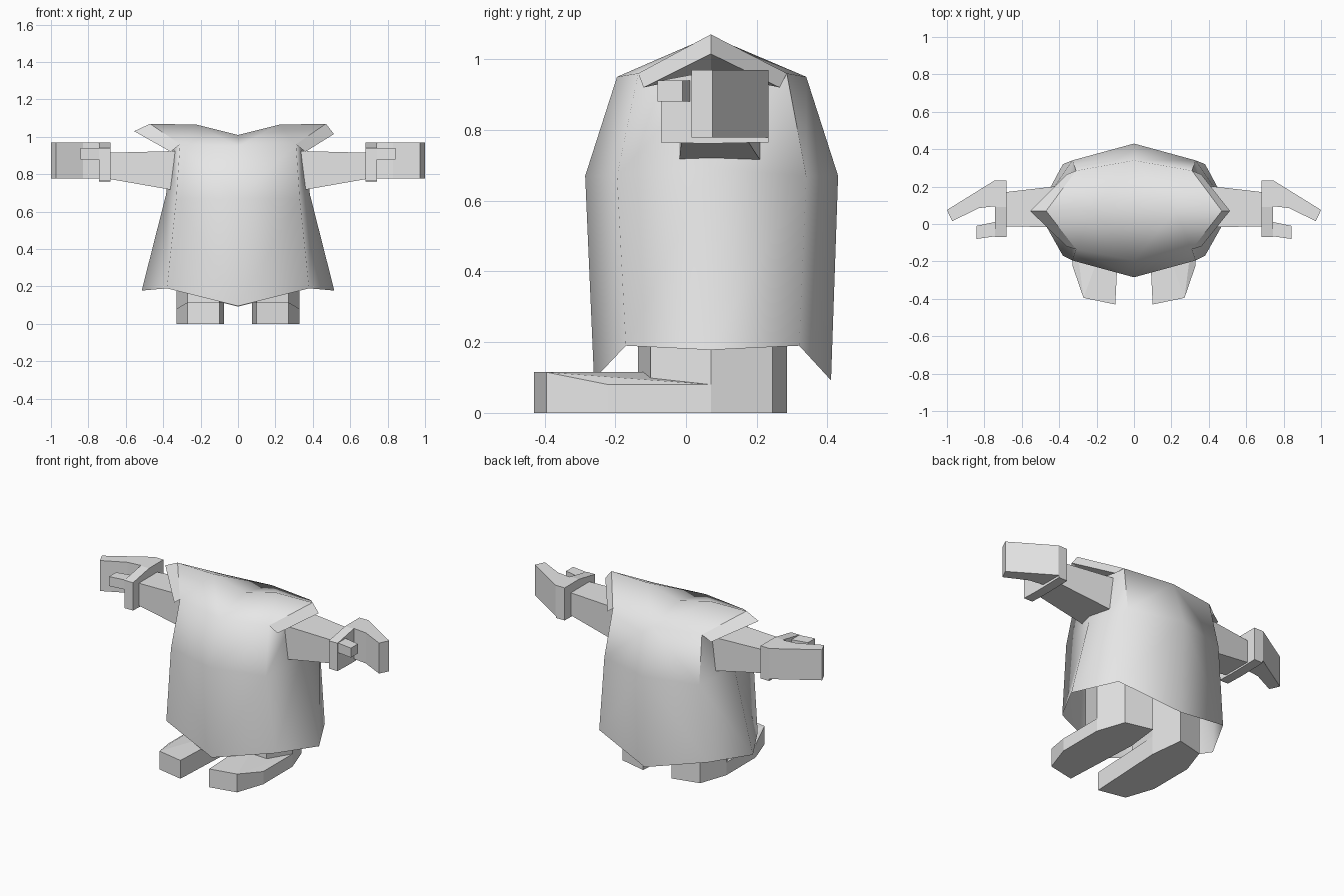
import bpy, bmesh, math

cube = bpy.data.objects.get("Cube")
if cube:
    bpy.data.objects.remove(cube, do_unlink=True)

grey = bpy.data.materials.new("plain_grey")
grey.use_nodes = True
grey.diffuse_color = (0.8, 0.8, 0.8, 1)
grey.node_tree.nodes["Principled BSDF"].inputs["Base Color"].default_value = (0.8, 0.8, 0.8, 1)


def finish(name, bm, mirror=True, smooth=None):
    """Turn a bmesh into an object, optionally mirrored across x or smoothed."""
    bmesh.ops.remove_doubles(bm, verts=bm.verts, dist=0.0005)
    bmesh.ops.recalc_face_normals(bm, faces=bm.faces)
    mesh = bpy.data.meshes.new(name)
    bm.to_mesh(mesh)
    bm.free()
    mesh.materials.append(grey)
    obj = bpy.data.objects.new(name, mesh)
    bpy.context.collection.objects.link(obj)
    if mirror:
        obj.modifiers.new("mirror", 'MIRROR').use_mirror_merge = False
    if smooth:
        bpy.ops.object.select_all(action='DESELECT')
        obj.select_set(True)
        bpy.context.view_layer.objects.active = obj
        bpy.ops.object.shade_smooth_by_angle(angle=math.radians(smooth))
    return obj


def prism(name, outline, bottom, top):
    """Extrude a flat xy outline between two heights."""
    bm = bmesh.new()
    low = [bm.verts.new((x, y, bottom)) for x, y in outline]
    high = [bm.verts.new((x, y, top)) for x, y in outline]
    bm.faces.new(low)
    bm.faces.new(high)
    for i in range(len(low)):
        j = (i + 1) % len(low)
        bm.faces.new((low[i], low[j], high[j], high[i]))
    return finish(name, bm)


def hull(name, points):
    """Wrap a convex block around a few points."""
    bm = bmesh.new()
    for p in points:
        bm.verts.new(p)
    bmesh.ops.convex_hull(bm, input=bm.verts)
    bmesh.ops.dissolve_limit(bm, angle_limit=0.01, verts=bm.verts, edges=bm.edges)
    return finish(name, bm)


# Robe: half rings run front middle, front corner, side, back corner, back middle
rings = [
    [(0, -.26, .095), (.38, -.17, .19), (.515, .07, .178), (.38, .32, .19), (0, .41, .092)],
    [(0, -.285, .67), (.33, -.195, .67), (.385, .07, .69), (.33, .34, .67), (0, .43, .67)],
    [(0, -.195, .95), (.31, -.135, .96), (.35, .07, .96), (.31, .285, .96), (0, .34, .95)],
]
ridge = [(0, .07, 1.01), (.22, .07, 1.065), (.47, .07, 1.07)]

robe = bmesh.new()
collar = bmesh.new()


def add_face(bm, side, *pts):
    bm.faces.new([bm.verts.new((side * x, y, z)) for x, y, z in pts])


for side in (1, -1):
    # Skirt and chest walls
    for low, high in zip(rings, rings[1:]):
        for i in range(4):
            add_face(robe, side, low[i], low[i + 1], high[i + 1], high[i])
    # Saddle-shaped shoulder roof, then the flared sleeve edge under it
    tip = (.513, .07, 1.015) if side > 0 else (.555, .07, 1.03)
    side_top = rings[2][2]
    for mid, corner, y in ((rings[2][0], rings[2][1], -.12), (rings[2][4], rings[2][3], .265)):
        hem = (.36, y, .92)
        add_face(robe, side, mid, corner, ridge[1], ridge[0])
        add_face(robe, side, corner, ridge[2], ridge[1])
        add_face(collar, side, ridge[2], corner, hem, tip)
        add_face(collar, side, tip, hem, side_top)
        add_face(collar, side, hem, corner, side_top)
finish("robe", robe, mirror=False, smooth=65)
finish("sleeve_collars", collar, mirror=False)

# Arms taper toward the wrist
hull("arms", [(x, y, z) for x, front, back, low, high in
              ((.30, -.02, .215, .707, .925), (.69, -.012, .17, .775, .915))
              for y in (front, back) for z in (low, high)])

# Hands: palm slab, bent fingers and a short thumb
hull("palms", [(x, y, z) for x in (.682, .742)
               for y, low, high in ((-.07, .765, .94), (.03, .762, .945),
                                    (.09, .762, .97), (.233, .765, .97)) for z in (low, high)])
prism("fingers", [(.70, .10), (.83, .085), (.972, .015), (1.0, .075), (.745, .233), (.70, .233)],
      .778, .97)
hull("thumbs", [(x, y, z) for x, front, back in ((.70, -.06, .02), (.742, -.062, .01),
                                                  (.842, -.08, -.01))
                for y in (front, back) for z in (.88, .94)])

# Legs are short six-sided columns running up inside the robe
prism("legs", [(.10, -.135), (.27, -.10), (.33, .07), (.27, .245), (.10, .285), (.075, .07)],
      0, .45)

# Feet slope down toward the outer edge
sole = [(.10, -.43), (.27, -.395), (.33, -.22), (.33, .07), (.10, .07), (.075, .07)]
tops = [.115, .115, .08, .08, .115, .115]
hull("feet", [(x, y, 0) for x, y in sole] + [(x, y, z) for (x, y), z in zip(sole, tops)])
